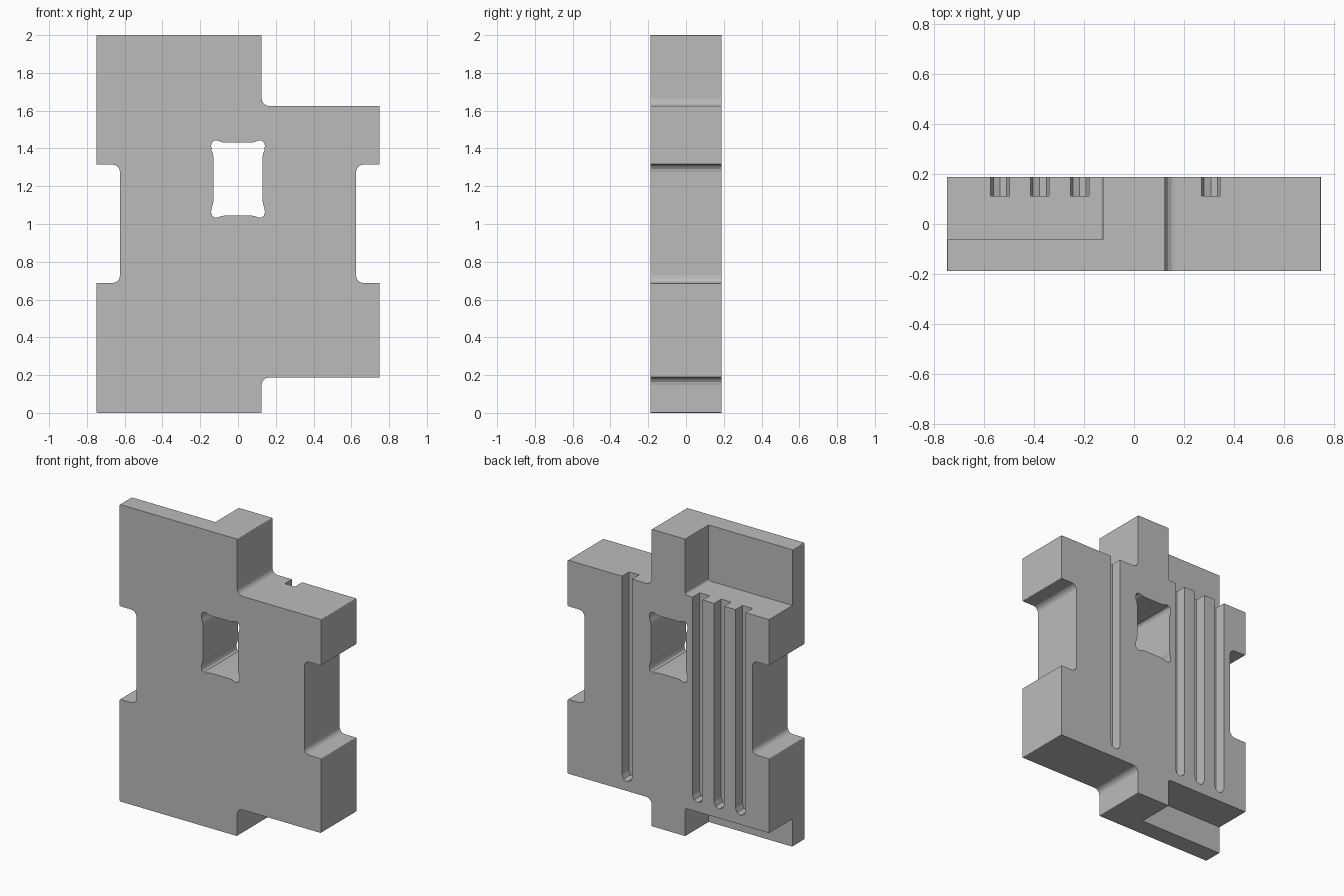
import bpy, bmesh, math
from mathutils import Vector

cube = bpy.data.objects.get("Cube")
if cube:
    bpy.data.objects.remove(cube, do_unlink=True)

grey = bpy.data.materials.new("plain_grey")
grey.use_nodes = True
grey.diffuse_color = (0.5, 0.5, 0.5, 1)
grey.node_tree.nodes["Principled BSDF"].inputs["Base Color"].default_value = grey.diffuse_color

DEPTH, LEDGE, LOW, HIGH = 0.1875, -0.0625, 0.1875, 1.625


def rounded(corners, steps=4):
    """Outline from (x, z, radius) corners; each corner becomes an arc."""
    pts = []
    for i, (x, z, r) in enumerate(corners):
        p = Vector((x, z))
        if r == 0:
            pts.append(p)
            continue
        a = (Vector(corners[i - 1][:2]) - p).normalized()
        b = (Vector(corners[(i + 1) % len(corners)][:2]) - p).normalized()
        centre = p + (a + b) * r
        for k in range(steps + 1):
            t = k / steps * math.pi / 2
            pts.append(centre - b * r * math.cos(t) - a * r * math.sin(t))
    return pts


def slab(name, outline, y0, y1):
    """Extrude an x-z outline from y0 to y1."""
    bm = bmesh.new()
    face = bm.faces.new([bm.verts.new((x, y0, z)) for x, z in outline])
    new = bmesh.ops.extrude_face_region(bm, geom=[face])["geom"]
    bmesh.ops.translate(bm, vec=(0, y1 - y0, 0),
                        verts=[v for v in new if isinstance(v, bmesh.types.BMVert)])
    bmesh.ops.recalc_face_normals(bm, faces=bm.faces)
    mesh = bpy.data.meshes.new(name)
    bm.to_mesh(mesh)
    bm.free()
    mesh.materials.append(grey)
    obj = bpy.data.objects.new(name, mesh)
    bpy.context.collection.objects.link(obj)
    return obj


# Main block: stepped outline with a notch in each side
E, F, N0, N1 = 0.005, 0.04, 0.6875, 1.315
body = slab("stepped_block", rounded([
    (-0.75, 0, E), (0.125, 0, E), (0.125, LOW, F), (0.75, LOW, E),
    (0.75, N0, E), (0.625, N0, F), (0.625, N1, F), (0.75, N1, E),
    (0.75, HIGH, E), (0.125, HIGH, F), (0.125, 2, E), (-0.75, 2, E),
    (-0.75, N1, E), (-0.625, N1, F), (-0.625, N0, F), (-0.75, N0, E),
]), -DEPTH, DEPTH)

cutters = []

# Rebates behind the upper and lower tabs
for name, inner, outer in (("top", HIGH, 2.2), ("bottom", LOW, -0.2)):
    shape = rounded([(-0.9, inner, 0), (-0.125, inner, 0.015),
                     (-0.125, outer, 0), (-0.9, outer, 0)])
    cutters.append(slab(name + "_rebate_cutter", shape, LEDGE, 0.4))

# Four round-ended grooves in the back, open at the top
R = 0.0375
for i, x in enumerate((-0.5375, -0.378, -0.218, 0.308)):
    arc = [(x + R * math.cos(a), 0.25 + R + R * math.sin(a))
           for a in (math.pi * (1 + k / 4) for k in range(5))]
    shape = arc + [(x + R, 1.75), (x - R, 1.75)]
    cutters.append(slab(f"groove_cutter_{i + 1}", shape, DEPTH - 0.075, 0.4))

# Through window with relieved corners, one quarter mirrored four ways
quarter = [(0.13, 0.117), (0.133, 0.134), (0.141, 0.155), (0.142, 0.178), (0.137, 0.194),
           (0.126, 0.203), (0.108, 0.204), (0.088, 0.196), (0.07, 0.193)]
half = quarter + [(-x, z) for x, z in reversed(quarter)]
window = half + [(-x, -z) for x, z in half]
cutters.append(slab("window_cutter", [(x, 1.238 + z) for x, z in window], -0.4, 0.4))

# Cut everything out, then keep only the finished block
for c in cutters:
    c.hide_render = True
    mod = body.modifiers.new(c.name, "BOOLEAN")
    mod.operation = "DIFFERENCE"
    mod.solver = "EXACT"
    mod.object = c
bpy.context.view_layer.update()
result = bpy.data.meshes.new_from_object(
    body.evaluated_get(bpy.context.evaluated_depsgraph_get()))
body.modifiers.clear()
body.data = result
for c in cutters:
    bpy.data.objects.remove(c, do_unlink=True)
